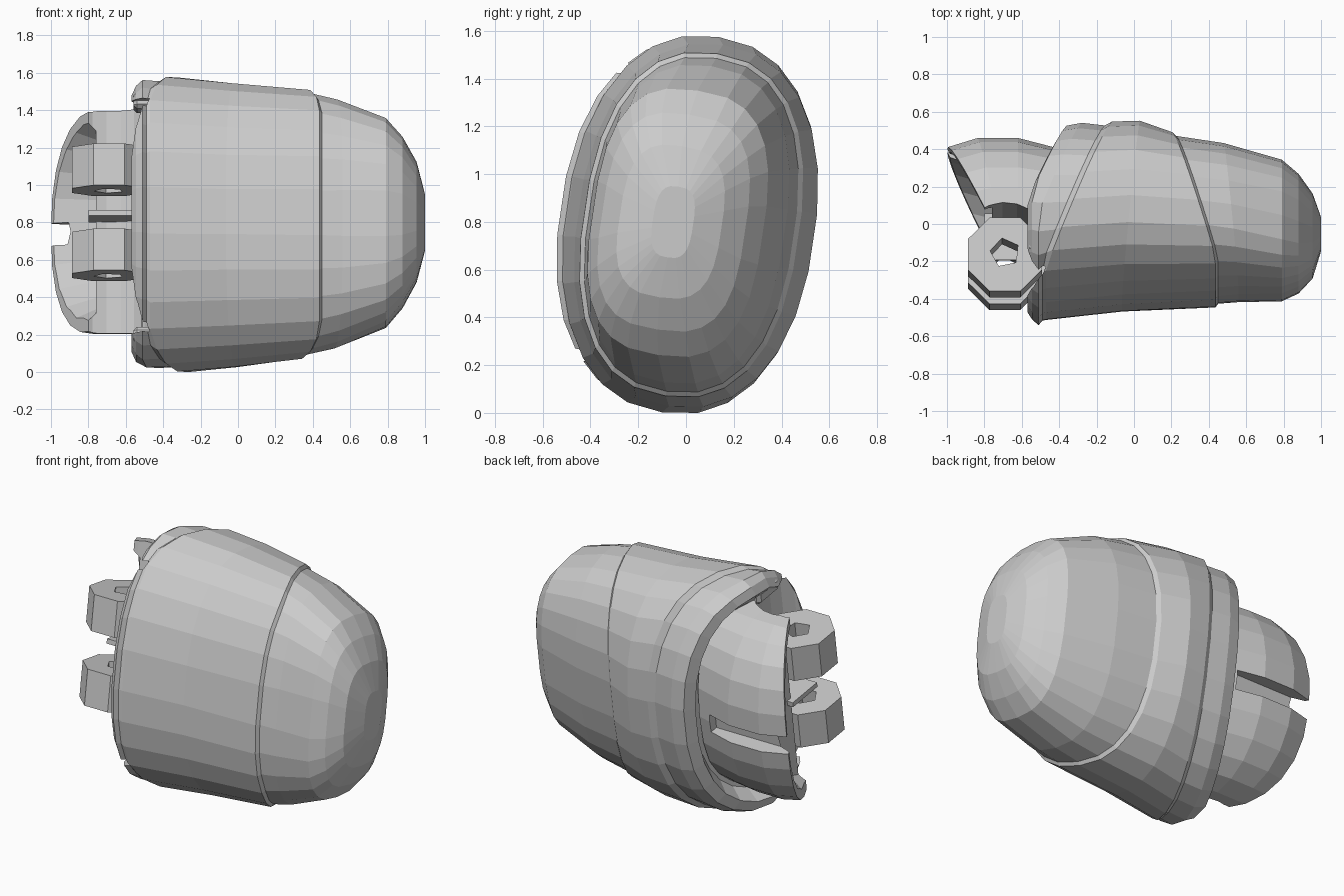
import bpy, bmesh
from math import sin, cos, pi, radians
from mathutils import Matrix

if "Cube" in bpy.data.objects:
    bpy.data.objects.remove(bpy.data.objects["Cube"])

parts = []


def sup(v, e):
    return (1 if v >= 0 else -1) * abs(v) ** (2 / e)


def finish(name, bm):
    bmesh.ops.recalc_face_normals(bm, faces=bm.faces)
    me = bpy.data.meshes.new(name)
    bm.to_mesh(me)
    bm.free()
    ob = bpy.data.objects.new(name, me)
    bpy.context.collection.objects.link(ob)
    parts.append(ob)
    return ob


def loft(name, rings):
    """Skin closed rings of equal length and cap both ends with fans."""
    bm = bmesh.new()
    rows = [[bm.verts.new(p) for p in r] for r in rings]
    n = len(rows[0])
    for a, b in zip(rows, rows[1:]):
        for i in range(n):
            j = (i + 1) % n
            bm.faces.new((a[i], a[j], b[j], b[i]))
    for row in (rows[0], rows[-1]):
        c = bm.verts.new([sum(v.co[k] for v in row) / n for k in range(3)])
        for i in range(n):
            bm.faces.new((row[i], row[(i + 1) % n], c))
    return finish(name, bm)


def oval(x0, slope, xmin, ylo, yhi, hz, e=2.3, xmax=9, n=26):
    """Leaning superellipse ring; x follows y by slope within xmin..xmax."""
    out = []
    for i in range(n):
        t = 2 * pi * (i + 0.5) / n
        y = (ylo + yhi) / 2 + (yhi - ylo) / 2 * sup(cos(t), e)
        out.append((min(max(x0 + slope * y, xmin), xmax), y, hz * sup(sin(t), e)))
    return out


def arch(x0, slope, base, top, hz, n=12):
    """Half-oval ring, open side towards the front."""
    out = []
    for i in range(n + 1):
        t = pi * i / n
        y = base + (top - base) * sup(sin(t), 2.3)
        out.append((x0 + slope * y, y, 0.012 + hz * sup(cos(t), 2.3)))
    return out


def prism(name, x, y, z, r, h, n, turn=0.0):
    bm = bmesh.new()
    bmesh.ops.create_cone(bm, cap_ends=True, segments=n, radius1=r, radius2=r, depth=h,
                          matrix=Matrix.Translation((x, y, z)) @ Matrix.Rotation(turn, 4, 'Z'))
    return finish(name, bm)


def box(name, lo, hi, bevel=0.0):
    bm = bmesh.new()
    bmesh.ops.create_cube(bm, size=1)
    for v in bm.verts:
        v.co = [(lo[k] + hi[k]) / 2 + v.co[k] * (hi[k] - lo[k]) for k in range(3)]
    if bevel:
        bmesh.ops.bevel(bm, geom=bm.edges[:], offset=bevel, segments=1, affect='EDGES')
    return finish(name, bm)


def cut(ob, cutter):
    m = ob.modifiers.new("cut", 'BOOLEAN')
    m.operation, m.solver, m.object = 'DIFFERENCE', 'EXACT', cutter
    bpy.context.view_layer.objects.active = ob
    bpy.ops.object.modifier_apply(modifier=m.name)
    parts.remove(cutter)
    bpy.data.objects.remove(cutter)


# rounded tip, band and cuff in one skin, from cuff opening to tip
body = loft("tip_body", [oval(*s) for s in (
    (-0.50, 0.44, -0.53, -0.40, 0.39, 0.62),
    (-0.585, 0.44, -0.57, -0.46, 0.45, 0.69),
    (-0.575, 0.44, -0.545, -0.50, 0.515, 0.745),
    (-0.49, 0.42, -0.51, -0.53, 0.53, 0.775),
    (-0.36, 0.42, -0.49, -0.505, 0.515, 0.77),
    (-0.33, 0.42, -0.47, -0.50, 0.535, 0.795),
    (-0.02, 0.10, -9, -0.455, 0.54, 0.765),
    (0.35, -0.32, -9, -0.43, 0.475, 0.725, 2.4, 0.435),
    (0.365, -0.32, -9, -0.41, 0.455, 0.705, 2.4, 0.45),
    (0.52, -0.10, -9, -0.40, 0.415, 0.67, 2.5),
    (0.79, 0, -9, -0.395, 0.325, 0.56, 2.8),
    (0.88, 0, -9, -0.355, 0.25, 0.455, 3.0),
    (0.955, 0, -9, -0.28, 0.15, 0.32, 3.0),
    (1.0, 0, -9, -0.14, 0.03, 0.15, 3.0))])

# domed shell behind the hinge, thin at its slanted open end
shell = loft("hinge_shell", [arch(*s) for s in (
    (-0.80, -0.50, -0.05, 0.40, 0.60),
    (-0.74, -0.22, -0.05, 0.45, 0.61),
    (-0.62, 0.0, -0.05, 0.45, 0.61),
    (-0.36, 0.0, -0.05, 0.38, 0.61))])
cut(shell, loft("hollow", [arch(*s) for s in (
    (-0.86, -0.50, -0.15, 0.40, 0.60),
    (-0.76, 0.0, -0.15, 0.30, 0.52))]))
cut(shell, box("slot", (-1.2, 0.345, -0.06), (-0.45, 0.6, 0.06)))

# round channel that holds the knuckles
for ob in (body, shell):
    cut(ob, prism("channel", -0.69, -0.22, 0, 0.245, 1.26, 20, 0.05))

# two octagonal knuckles with five-sided bores
for tag, z in (("upper", 0.26), ("lower", -0.2)):
    k = prism(tag + "_knuckle", -0.69, -0.22, z, 0.215, 0.225, 8, pi / 8)
    cut(k, prism("bore", -0.69, -0.21, z, 0.08, 0.5, 5, 0.2))

# thin plate between the knuckles
box("hinge_plate", (-0.80, -0.2, 0.015), (-0.48, 0.05, 0.045))

# small lugs closing the channel ends
for tag, s in (("upper", 1), ("lower", -1)):
    za, zb = sorted((0.59 * s, 0.68 * s))
    box(tag + "_lug", (-0.56, -0.25, za), (-0.45, -0.04, zb), 0.02)

# lean the whole model back and set it on the ground
lean = Matrix.Rotation(radians(-8.5), 4, 'X')
for ob in parts:
    ob.data.transform(lean)
low = min(v.co.z for ob in parts for v in ob.data.vertices)
for ob in parts:
    ob.data.transform(Matrix.Translation((0, 0, -low)))
